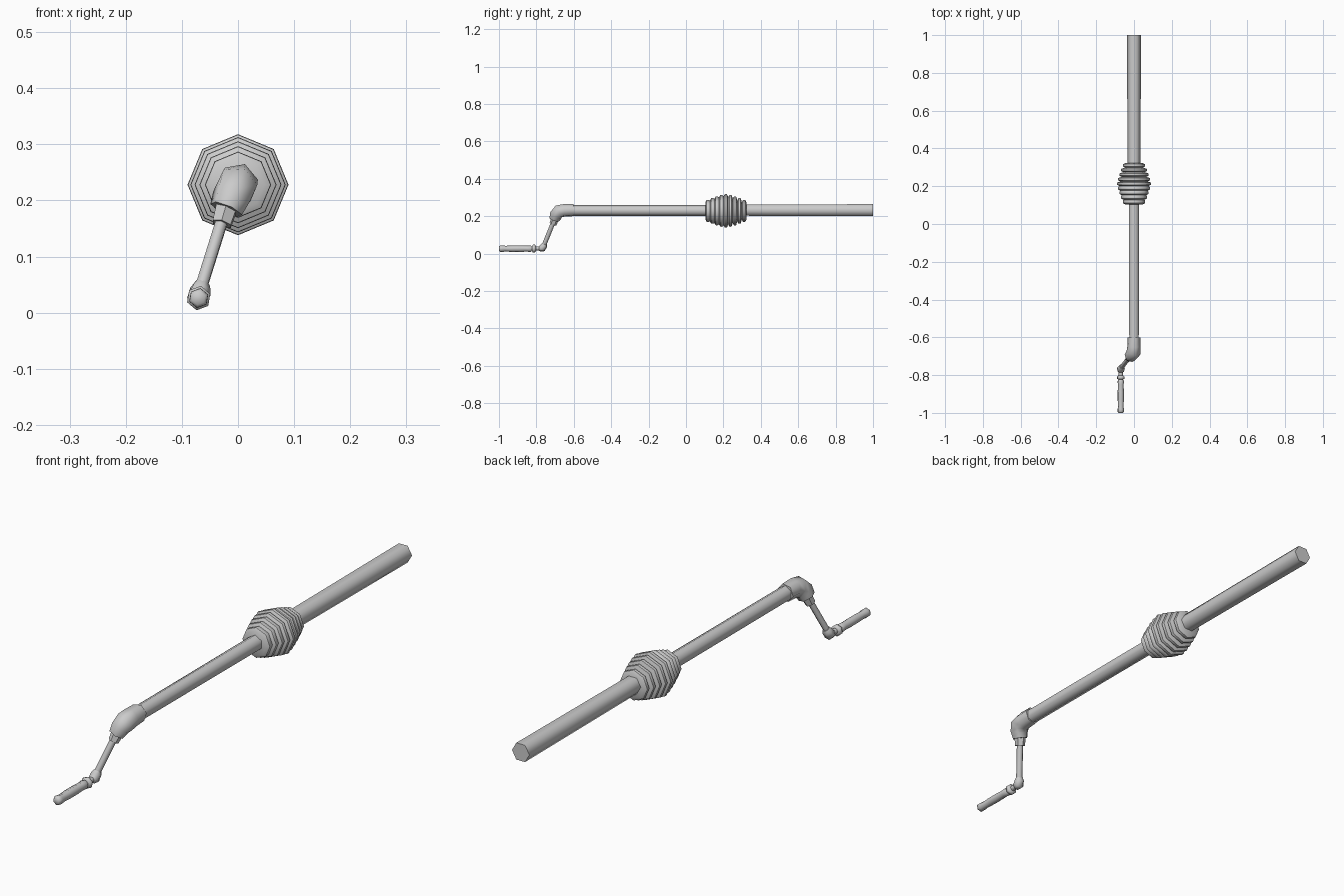
import bpy, bmesh, math
from mathutils import Vector

if "Cube" in bpy.data.objects:
    bpy.data.objects.remove(bpy.data.objects["Cube"])


def tube(name, points, radii, sides=6, phase=0, angle=50):
    """Sweep a regular polygon through points with one radius per point."""
    pts = [Vector(p) for p in points]
    bm = bmesh.new()
    rings = []
    for i, p in enumerate(pts):
        t = (pts[min(i + 1, len(pts) - 1)] - pts[max(i - 1, 0)]).normalized()
        u = Vector((1, 0, 0))
        u = (u - t * t.dot(u)).normalized()
        v = t.cross(u)
        ring = []
        for k in range(sides):
            a = math.radians(phase) + 2 * math.pi * k / sides
            ring.append(bm.verts.new(p + radii[i] * (u * math.cos(a) + v * math.sin(a))))
        rings.append(ring)
    for a, b in zip(rings, rings[1:]):
        for k in range(sides):
            n = (k + 1) % sides
            bm.faces.new((a[k], a[n], b[n], b[k]))
    bm.faces.new(rings[0])
    bm.faces.new(rings[-1])
    bmesh.ops.recalc_face_normals(bm, faces=bm.faces)
    me = bpy.data.meshes.new(name)
    bm.to_mesh(me)
    bm.free()
    ob = bpy.data.objects.new(name, me)
    bpy.context.collection.objects.link(ob)
    me.shade_smooth()
    me.set_sharp_from_angle(angle=math.radians(angle))
    return ob


def along_y(name, profile, x, z, **kw):
    """Turned part along y from (y, radius) pairs."""
    return tube(name, [(x, y, z) for y, r in profile], [r for y, r in profile], **kw)


# Shafts
CZ = 0.23
along_y("rear_shaft", [(1.0, 0.037), (0.2, 0.034)], 0, CZ + 0.002, angle=65)
along_y("front_shaft", [(0.22, 0.030), (-0.62, 0.029)], 0, CZ, phase=30, angle=65)

# Bellows with nine ridges, largest in the middle
count, y0, step = 9, 0.104, 0.0243
profile = []
for i in range(count):
    mid = abs(i - (count - 1) / 2) / ((count - 1) / 2)
    r = 0.090 - 0.031 * mid ** 1.3
    y = y0 + i * step
    profile += [(y, r - 0.012), (y + step * 0.25, r - 0.001),
                (y + step * 0.5, r), (y + step * 0.75, r - 0.001)]
profile.append((y0 + count * step, profile[0][1]))
along_y("bellows", profile, 0, 0.228, sides=8, angle=50)

# Elbow joint
tube("elbow", [(0, -0.6, 0.232), (0, -0.65, 0.231), (-0.002, -0.678, 0.226),
               (-0.011, -0.694, 0.208), (-0.021, -0.701, 0.184)],
     [0.034, 0.036, 0.038, 0.036, 0.031], phase=70, angle=65)

# Crank arm and its collar
tube("arm_collar", [(-0.018, -0.697, 0.195), (-0.029, -0.711, 0.158)],
     [0.022, 0.019], phase=30)
tube("crank_arm", [(-0.025, -0.706, 0.175), (-0.068, -0.762, 0.038)],
     [0.012, 0.012], phase=30, angle=65)

# Knuckle between arm and handle
HX, HZ = -0.070, 0.026
tube("knuckle", [(-0.064, -0.755, 0.052), (-0.067, -0.760, 0.042),
                 (-0.070, -0.768, 0.028), (HX, -0.782, HZ), (HX, -0.787, HZ)],
     [0.014, 0.019, 0.021, 0.016, 0.010], phase=10, angle=65)

# Handle
along_y("handle_neck", [(-0.775, 0.011), (-0.835, 0.011)], HX, HZ + 0.001, angle=65)
along_y("handle_collar", [(-0.803, 0.014), (-0.808, 0.022), (-0.818, 0.022),
                          (-0.823, 0.014)], HX, HZ, phase=20, angle=65)
along_y("handle_grip", [(-0.826, 0.015), (-0.832, 0.018), (-0.85, 0.016),
                        (-0.89, 0.0175), (-0.93, 0.0175), (-0.965, 0.0155),
                        (-0.982, 0.018), (-0.994, 0.0175), (-1.0, 0.012)],
        HX, HZ, phase=20, angle=65)
